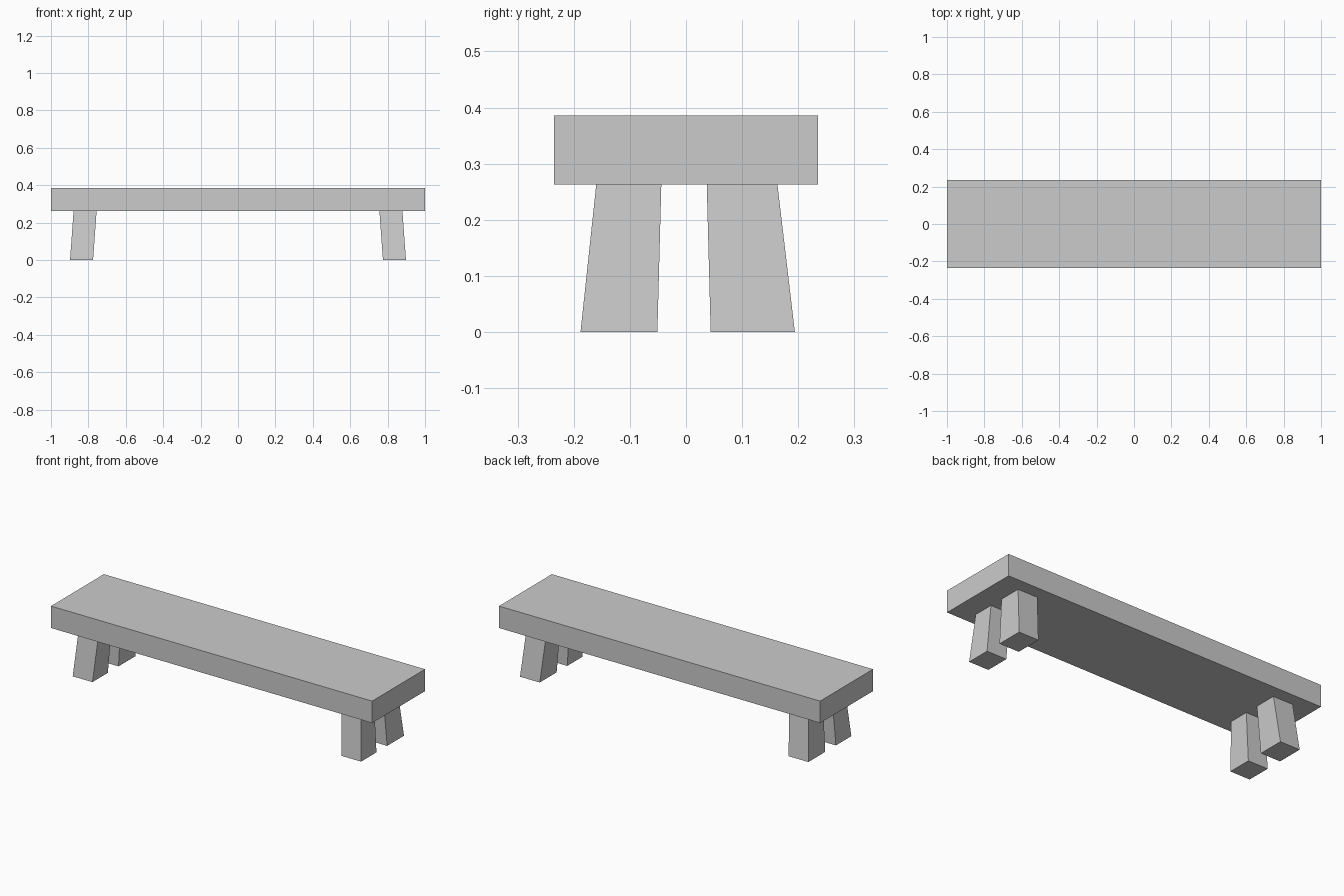
import bpy, bmesh

if "Cube" in bpy.data.objects:
    bpy.data.objects.remove(bpy.data.objects["Cube"])

def tapered_box(name, bottom, top, z0, z1):
    """Box between a bottom and a top rectangle, each (x0, x1, y0, y1)."""
    bm = bmesh.new()
    bmesh.ops.create_cube(bm, size=1)
    for v in bm.verts:
        x0, x1, y0, y1 = top if v.co.z > 0 else bottom
        v.co = (x1 if v.co.x > 0 else x0,
                y1 if v.co.y > 0 else y0,
                z1 if v.co.z > 0 else z0)
    mesh = bpy.data.meshes.new(name)
    bm.to_mesh(mesh)
    bm.free()
    obj = bpy.data.objects.new(name, mesh)
    bpy.context.collection.objects.link(obj)
    return obj

SEAT_Z, TOP_Z = 0.2625, 0.386

# Seat slab
seat = (-1, 1, -0.235, 0.235)
tapered_box("seat", seat, seat, SEAT_Z, TOP_Z)

# Splayed legs: y extents at floor and at seat
rows = {
    "front": ((-0.188, -0.051), (-0.160, -0.044)),
    "back": ((0.044, 0.194), (0.037, 0.163)),
}
for row, (floor_y, seat_y) in rows.items():
    for side, s in (("left", -1), ("right", 1)):
        floor_x = sorted((s * 0.775, s * 0.898))
        seat_x = sorted((s * 0.756, s * 0.879))
        tapered_box(f"{row}_{side}_leg", (*floor_x, *floor_y),
                    (*seat_x, *seat_y), 0, SEAT_Z)
